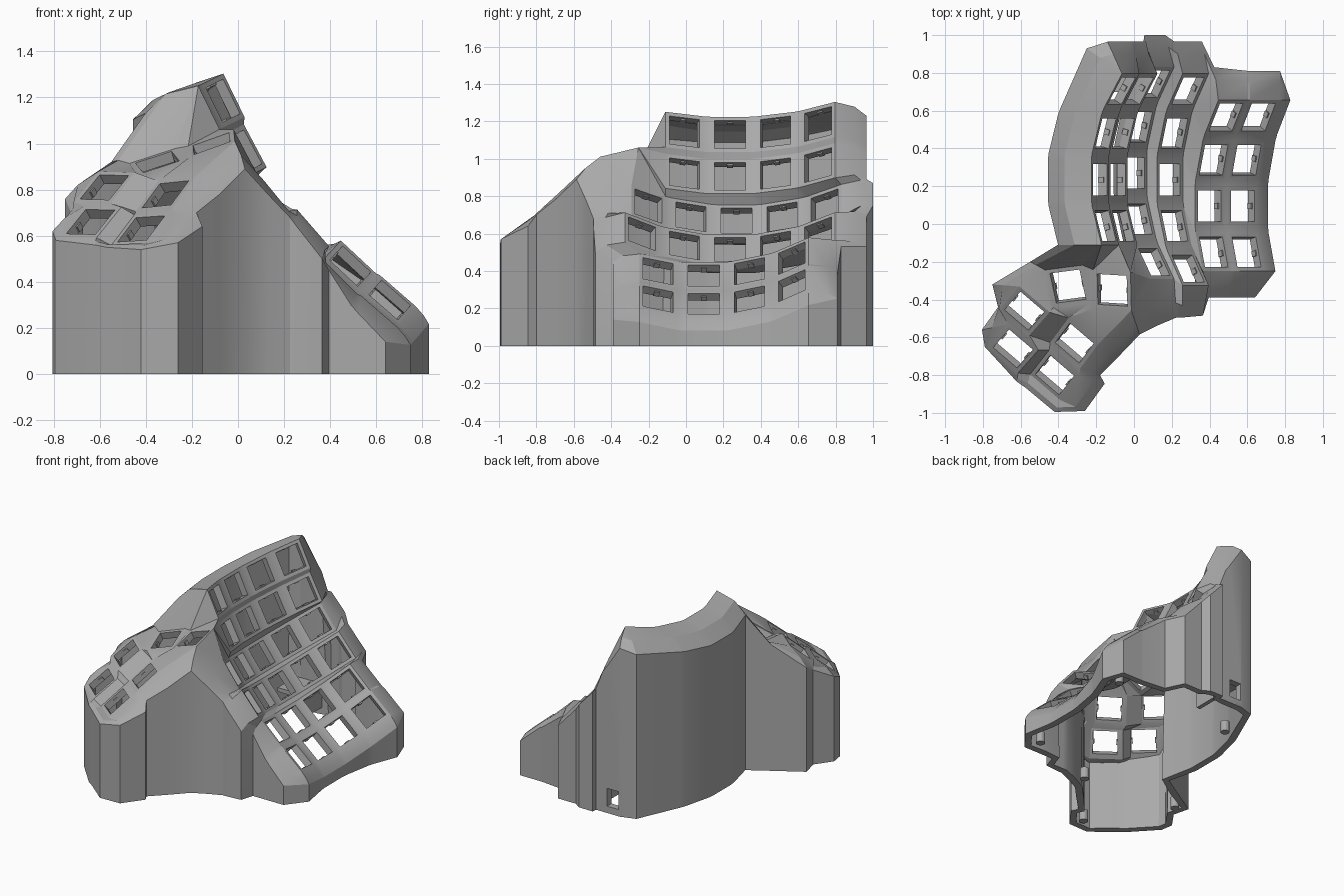
import bpy, bmesh, math
from mathutils import Vector as V

if "Cube" in bpy.data.objects:
    bpy.data.objects.remove(bpy.data.objects["Cube"])

HALF, HOLE, THICK = 0.105, 0.083, 0.05
grey = bpy.data.materials.new("grey plastic")
grey.diffuse_color = (0.40, 0.40, 0.40, 1)
grey.use_nodes = True
grey.node_tree.nodes["Principled BSDF"].inputs["Base Color"].default_value = grey.diffuse_color

bm = bmesh.new()
keys = {}      # name -> (corner verts, centre, u, v, n)


def face(*verts):
    """Face from verts, dropping repeats."""
    vs = list(dict.fromkeys(verts))
    if len(vs) > 2 and not bm.faces.get(vs):
        bm.faces.new(vs)


def frame(outer, inner):
    """Ring of four quads round a square opening."""
    for i in range(4):
        j = (i + 1) % 4
        face(outer[i], outer[j], inner[j], inner[i])


def add_key(name, p, u, v):
    """Switch socket: square plate with a square hole; corners BL BR TR TL."""
    u = u.normalized()
    v = (v - u * v.dot(u)).normalized()
    ring = []
    for h in (HALF, HOLE):
        ring.append([bm.verts.new(p + u * a * h + v * b * h)
                     for a, b in ((-1, -1), (1, -1), (1, 1), (-1, 1))])
    frame(*ring)
    keys[name] = (dict(zip(("BL", "BR", "TR", "TL"), ring[0])), p, u, v, u.cross(v))


def c(name, corner):
    return keys[name][0][corner]


# Finger columns: centre of row 2 and sideways tilt; the rows follow an arc
R, STEP = 0.93, 0.265
columns = [(-.18, .235, 1.13, 64), (-.085, .235, .906, 62), (.005, .27, .67, 53),
           (.19, .235, .515, 49), (.40, .095, .375, 43), (.575, .095, .225, 41)]
for i, (x, y, z, tilt) in enumerate(columns, 1):
    t = math.radians(tilt)
    u, n = V((math.cos(t), 0, -math.sin(t))), V((math.sin(t), 0, math.cos(t)))
    for r in range(0 if i in (3, 4) else 1, 5):
        a = (r - 2) * STEP
        p = V((x, y, z)) + V((0, R * math.sin(a), 0)) + n * R * (1 - math.cos(a))
        add_key((i, r), p, u, V((0, math.cos(a), 0)) + n * math.sin(a))

# Webs between finger sockets
for i, r in list(keys):
    right, up, diag = (i + 1, r), (i, r + 1), (i + 1, r + 1)
    k = (i, r)
    if right in keys:
        face(c(k, "BR"), c(right, "BL"), c(right, "TL"), c(k, "TR"))
    if up in keys:
        face(c(k, "TL"), c(k, "TR"), c(up, "BR"), c(up, "BL"))
    if right in keys and diag in keys:
        face(c(k, "TR"), c(right, "TL"), c(diag, "BL"), c(up, "BR"))
face(c((4, 1), "BR"), c((4, 0), "TR"), c((5, 1), "BL"))
face(c((4, 0), "TR"), c((4, 0), "BR"), c((5, 1), "BL"))

# Thumb cluster: two upper sockets and four lower ones
add_key("A", V((-.115, -.35, 1.0)), V((.95, -.06, .34)), V((-.1, .95, .2)))
add_key("B", V((-.35, -.33, .92)), V((.92, .12, .30)), V((-.15, .9, .25)))
for name, pos, uz in (("C", (-.58, -.46, .81), -.02), ("D", (-.64, -.66, .66), -.02),
                      ("E", (-.315, -.63, .78), .08), ("F", (-.42, -.80, .63), .05)):
    add_key(name, V(pos), V((.76, -.65, uz)), V((.47, .56, .60)))

# Webs inside the thumb cluster and between it and the finger columns
webs = ["A.TL B.TR B.BR A.BL", "B.TL C.TL C.TR B.BL", "B.BL C.TR E.TL", "B.BL E.TL B.BR",
        "B.BR E.TL A.BL", "A.BL E.TL E.TR", "A.BL E.TR A.BR", "C.TR C.BR E.BL E.TL",
        "C.BL D.TL D.TR C.BR", "E.BL F.TL F.TR E.BR", "D.TR D.BR F.BL F.TL",
        "C.BR D.TR F.TL E.BL", "B.TL B.TR 11.BL", "B.TR A.TL 11.BL", "A.TL 11.BR 11.BL",
        "A.TL A.TR 11.BR", "A.TR 21.BL 11.BR", "A.TR 21.BR 21.BL", "A.TR 30.TL 21.BR",
        "21.BR 30.TL 31.BL", "A.TR 30.BL 30.TL", "A.TR A.BR 30.BL"]


def named(s):
    k, corner = s.split(".")
    return c((int(k[0]), int(k[1])) if k.isdigit() else k, corner)


for w in webs:
    face(*[named(s) for s in w.split()])

# Rim: each border corner is paired with a point on the outer wall
rim = []


def by_offset(k, corner, off):
    v = c(k, corner)
    rim.append((v, v.co + V(off)))


def by_point(*pairs):
    for s, p in pairs:
        rim.append((named(s), V(p)))


for r in range(1, 5):                                   # left side
    for s in ("BL", "TL"):
        if (r, s) != (4, "TL"):
            by_offset((1, r), s, (-.23, 0, -.12))
by_point(("14.TL", (-.25, .93, 1.20)), ("14.TL", (-.14, .965, 1.23)),   # back
         ("14.TR", (-.03, .965, 1.06)), ("24.TL", (0, .965, 1.02)),
         ("24.TR", (.05, .965, .89)), ("34.TL", (.055, 1.0, .87)),
         ("34.TR", (.165, 1.0, .75)), ("44.TL", (.215, .965, .69)),
         ("44.TR", (.36, .965, .53)), ("54.TL", (.425, .83, .53)))
for k, s in (((5, 4), "TR"), ((6, 4), "TL"), ((6, 4), "TR")):
    by_offset(k, s, (0, .155, -.04))
for r in range(4, 0, -1):                               # right side
    for s in ("TR", "BR"):
        by_offset((6, r), s, (.055, 0, -.075))
by_point(("61.BR", (.64, -.39, .14)), ("61.BL", (.525, -.39, .26)),     # front
         ("51.BR", (.49, -.39, .30)), ("51.BL", (.395, -.39, .45)),
         ("40.BR", (.365, -.485, .50)), ("40.BL", (.255, -.495, .64)),
         ("30.BR", (.225, -.495, .68)), ("30.BL", (.13, -.535, .78)),
         ("A.BR", (.03, -.585, .89)), ("E.TR", (-.08, -.70, .78)),      # thumb
         ("E.BR", (-.18, -.80, .70)), ("F.TR", (-.155, -.845, .64)),
         ("F.BR", (-.26, -.99, .57)), ("F.BR", (-.42, -.995, .54)),
         ("F.BL", (-.57, -.87, .55)), ("D.BR", (-.62, -.835, .56)),
         ("D.BL", (-.79, -.65, .58)), ("D.TL", (-.805, -.56, .62)),
         ("C.BL", (-.72, -.44, .69)), ("C.TL", (-.75, -.32, .76)),
         ("B.TL", (-.55, -.20, .92)))

# Rounded shoulder, then a straight wall to the ground
loops = []
for v, p in rim:
    mid = v.co.lerp(p, 0.62)
    mid.z += (0.17 if p.x < -.3 and p.y > -.15 else 0.11) * (p - v.co).xy.length
    loops.append((v, bm.verts.new(mid), bm.verts.new(p), bm.verts.new((p.x, p.y, 0))))
PORT = 8                                                # wall panel with the cable port
for i, a in enumerate(loops):
    b = loops[(i + 1) % len(loops)]
    for k in range(2):
        face(a[k], a[k + 1], b[k + 1], b[k])
    if i == PORT:
        opening = []
        for s, z in ((.08, .05), (.92, .05), (.92, .18), (.08, .18)):
            q = a[3].co.lerp(b[3].co, s)
            opening.append(bm.verts.new((q.x, q.y, z)))
        frame([a[3], b[3], b[2], a[2]], opening)
    else:
        face(a[2], a[3], b[3], b[2])
bmesh.ops.recalc_face_normals(bm, faces=bm.faces)
bm.faces.ensure_lookup_table()
if bm.faces[0].normal.dot(keys[(1, 1)][4]) < 0:
    bmesh.ops.reverse_faces(bm, faces=bm.faces)


def to_object(name, mesh_bm):
    me = bpy.data.meshes.new(name)
    mesh_bm.to_mesh(me)
    mesh_bm.free()
    me.materials.append(grey)
    ob = bpy.data.objects.new(name, me)
    bpy.context.collection.objects.link(ob)
    return ob


shell = to_object("keyboard_shell", bm)
mod = shell.modifiers.new("thickness", 'SOLIDIFY')
mod.thickness, mod.offset = THICK, -1
bpy.context.view_layer.objects.active = shell
shell.select_set(True)
bpy.ops.object.modifier_apply(modifier="thickness")
bpy.ops.object.shade_smooth_by_angle(angle=math.radians(20))


def add_box(mesh_bm, centre, u, v, n, size):
    """Box aligned to the given axes."""
    for vert in bmesh.ops.create_cube(mesh_bm, size=1)["verts"]:
        q = vert.co.copy()
        vert.co = centre + u * q.x * size[0] + v * q.y * size[1] + n * q.z * size[2]


# Small clips on both sides of every socket hole
clips = bmesh.new()
for _, p, u, v, n in keys.values():
    for s in (-1, 1):
        add_box(clips, p + u * s * (HOLE - .002) - n * .032, u, v, n, (.012, .03, .03))
to_object("socket_clips", clips)

# Screw posts inside the wall at the ground
posts = bmesh.new()
for x, y in ((.59, -.28), (.70, .68), (-.27, .635), (.05, -.46), (-.31, -.90), (-.67, -.37)):
    made = bmesh.ops.create_cone(posts, cap_ends=True, segments=20, radius1=.03,
                                 radius2=.03, depth=.08)
    bmesh.ops.translate(posts, verts=made["verts"], vec=(x, y, .04))
to_object("screw_posts", posts)

# Bracket behind the cable port
X, Y, Z = V((1, 0, 0)), V((0, 1, 0)), V((0, 0, 1))
bracket = bmesh.new()
add_box(bracket, V((-.07, .81, .21)), X, Y, Z, (.2, .22, .03))
add_box(bracket, V((.02, .81, .13)), X, Y, Z, (.03, .22, .16))
to_object("port_bracket", bracket)
